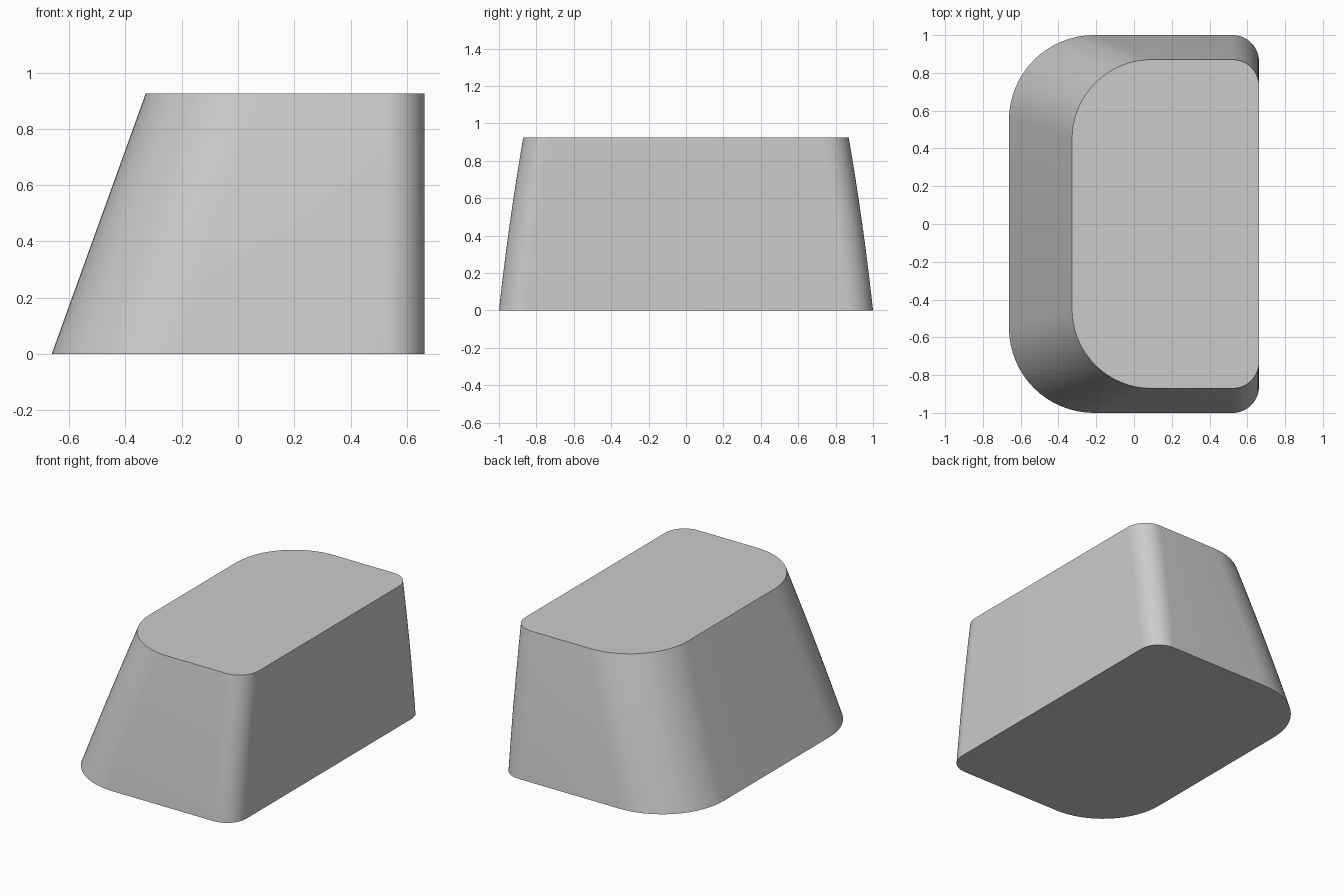
import bpy, bmesh, math

cube = bpy.data.objects.get("Cube")
if cube:
    bpy.data.objects.remove(cube, do_unlink=True)

HEIGHT, BACK_X = 0.925, 0.662
RINGS, CORNER_STEPS = 6, 16

# Single plain material
grey = bpy.data.materials.new("light grey")
grey.use_nodes = True
colour = (0.6, 0.6, 0.6, 1)
grey.diffuse_color = colour
grey.node_tree.nodes["Principled BSDF"].inputs["Base Color"].default_value = colour


def rounded_outline(x_min, x_max, half_y, big, small):
    """Counter-clockwise rectangle: big corners at x_min, small at x_max."""
    corners = [(x_max - small, half_y - small, small, 0),
               (x_min + big, half_y - big, big, 90),
               (x_min + big, big - half_y, big, 180),
               (x_max - small, small - half_y, small, 270)]
    points = []
    for cx, cy, r, start in corners:
        for i in range(CORNER_STEPS + 1):
            a = math.radians(start + 90 * i / CORNER_STEPS)
            points.append((cx + r * math.cos(a), cy + r * math.sin(a)))
    return points


# Tapered block: loft rounded outlines upward, sides bulging very slightly
bm = bmesh.new()
rings = []
for k in range(RINGS + 1):
    t = k / RINGS
    half_y = 1 - 0.13 * t + 0.03 * t * (1 - t)
    outline = rounded_outline(-0.662 + 0.334 * t, BACK_X, half_y,
                              0.45 - 0.03 * t, 0.14)
    rings.append([bm.verts.new((x, y, HEIGHT * t)) for x, y in outline])

for low, high in zip(rings, rings[1:]):
    n = len(low)
    for i in range(n):
        j = (i + 1) % n
        bm.faces.new((low[i], low[j], high[j], high[i])).smooth = True

# Flat base and top
bm.faces.new(rings[0][::-1])
bm.faces.new(rings[-1])

mesh = bpy.data.meshes.new("tapered_block")
bm.to_mesh(mesh)
bm.free()
mesh.materials.append(grey)
block = bpy.data.objects.new("tapered_block", mesh)
bpy.context.collection.objects.link(block)

bpy.context.view_layer.objects.active = block
block.select_set(True)
bpy.ops.object.shade_smooth_by_angle(angle=math.radians(35))
